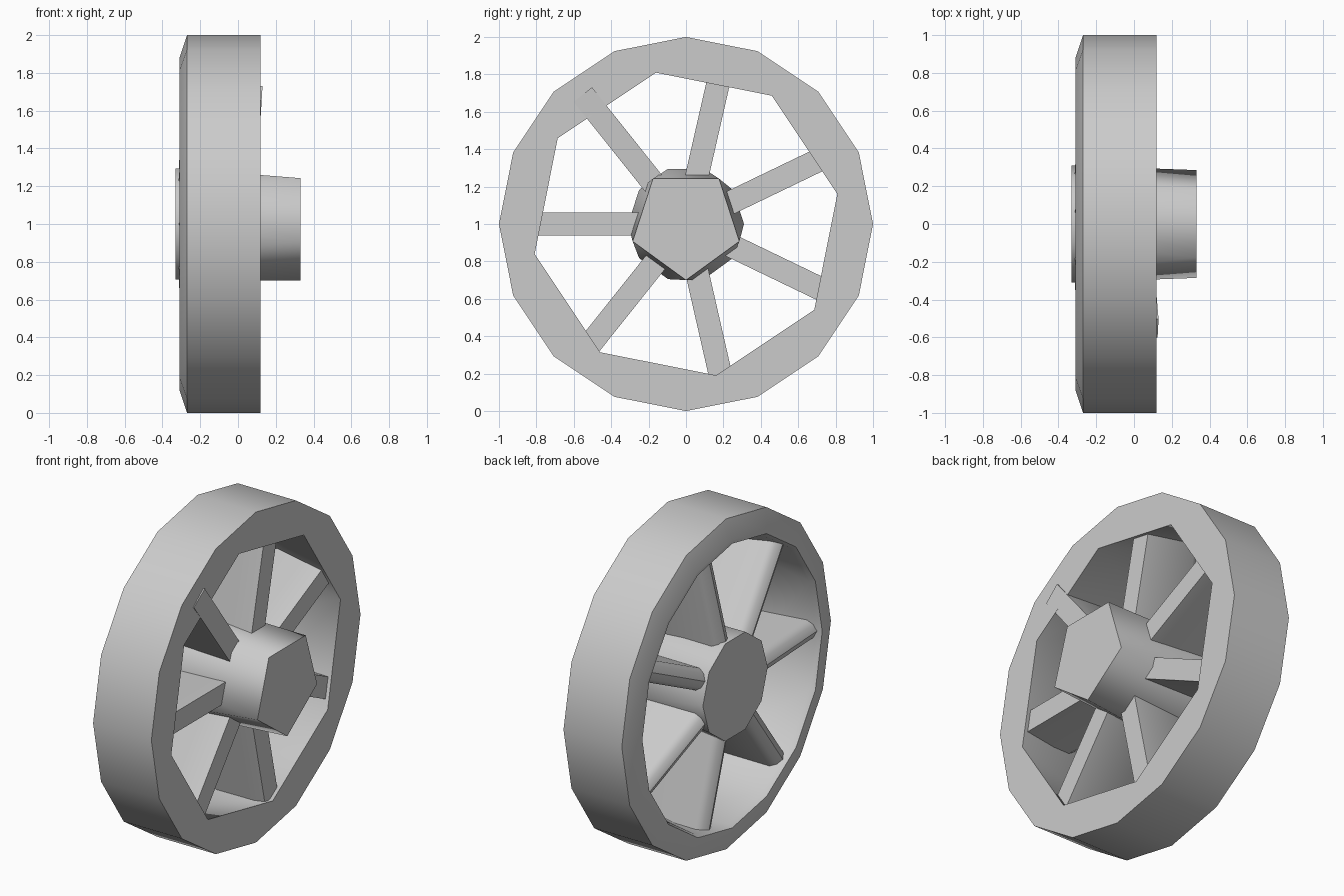
import bpy
import bmesh
from math import cos, sin, radians, tau

if "Cube" in bpy.data.objects:
    bpy.data.objects.remove(bpy.data.objects["Cube"], do_unlink=True)

grey = bpy.data.materials.new("plain grey")
grey.use_nodes = True
grey.diffuse_color = (0.6, 0.6, 0.6, 1)
grey.node_tree.nodes["Principled BSDF"].inputs["Base Color"].default_value = (0.6, 0.6, 0.6, 1)

AXLE_HEIGHT = 1.0


def ring(bm, x, radius, sides, start):
    """Polygon around the axle (the x axis)."""
    return [bm.verts.new((x, radius * cos(radians(start) + tau * i / sides),
                          radius * sin(radians(start) + tau * i / sides)))
            for i in range(sides)]


def bridge(bm, a, b):
    """Skin two rings of equal count, or one with twice the sides of the other."""
    if len(a) < len(b):
        a, b = b, a
    n = len(b)
    for i in range(n):
        j = (i + 1) % n
        if len(a) == n:
            bm.faces.new((a[i], a[j], b[j], b[i]))
        else:
            bm.faces.new((a[2 * i], a[2 * i + 1], b[i]))
            bm.faces.new((a[2 * i + 1], a[2 * j], b[j], b[i]))


def finish(bm, name, turn=0.0):
    bmesh.ops.recalc_face_normals(bm, faces=bm.faces)
    mesh = bpy.data.meshes.new(name)
    bm.to_mesh(mesh)
    bm.free()
    mesh.materials.append(grey)
    obj = bpy.data.objects.new(name, mesh)
    bpy.context.collection.objects.link(obj)
    obj.location.z = AXLE_HEIGHT
    obj.rotation_euler.x = turn
    bpy.ops.object.select_all(action='DESELECT')
    obj.select_set(True)
    bpy.context.view_layer.objects.active = obj
    bpy.ops.object.shade_smooth_by_angle(angle=radians(40))
    return obj


# Rim: sixteen-sided tread, chamfered back, eight-sided front opening
bm = bmesh.new()
loops = [ring(bm, x, r, 16, 0) for x, r in
         ((0.12, 1), (-0.27, 1), (-0.31, 0.88), (-0.31, 0.86), (-0.28, 0.845))]
loops.append(ring(bm, 0.12, 0.825, 8, 11.25))
for k, loop in enumerate(loops):
    bridge(bm, loop, loops[(k + 1) % len(loops)])
finish(bm, "rim")

# Hub: ten sides at the back narrowing to five at the front
bm = bmesh.new()
back = ring(bm, -0.33, 0.31, 10, -108)
front = ring(bm, 0.33, 0.3, 5, -90)
bridge(bm, back, front)
bm.faces.new(back)
bm.faces.new(front)
finish(bm, "hub")

# Spokes: deep flat plates with a rounded back edge that slopes to the rim
HALF = 0.0625
SECTION = ((0.095, -HALF), (0.095, HALF), (-0.265, HALF), (-0.3, 0.04),
           (-0.318, 0), (-0.3, -0.04), (-0.265, -HALF))
COUNT = 7
for s in range(COUNT):
    bm = bmesh.new()
    inner = [bm.verts.new((x, 0.22, t)) for x, t in SECTION]
    outer = [bm.verts.new((x if x > 0 else x + 0.035, 0.865, t)) for x, t in SECTION]
    if s == COUNT - 1:
        # one spoke stands slightly proud of the rim
        for v, push in zip(outer[:2], (0.035, 0.03)):
            v.co.x += push
            v.co.y += 0.02
    bridge(bm, inner, outer)
    bm.faces.new(inner)
    bm.faces.new(outer)
    finish(bm, f"spoke_{s + 1}", tau / 2 + tau * s / COUNT)
